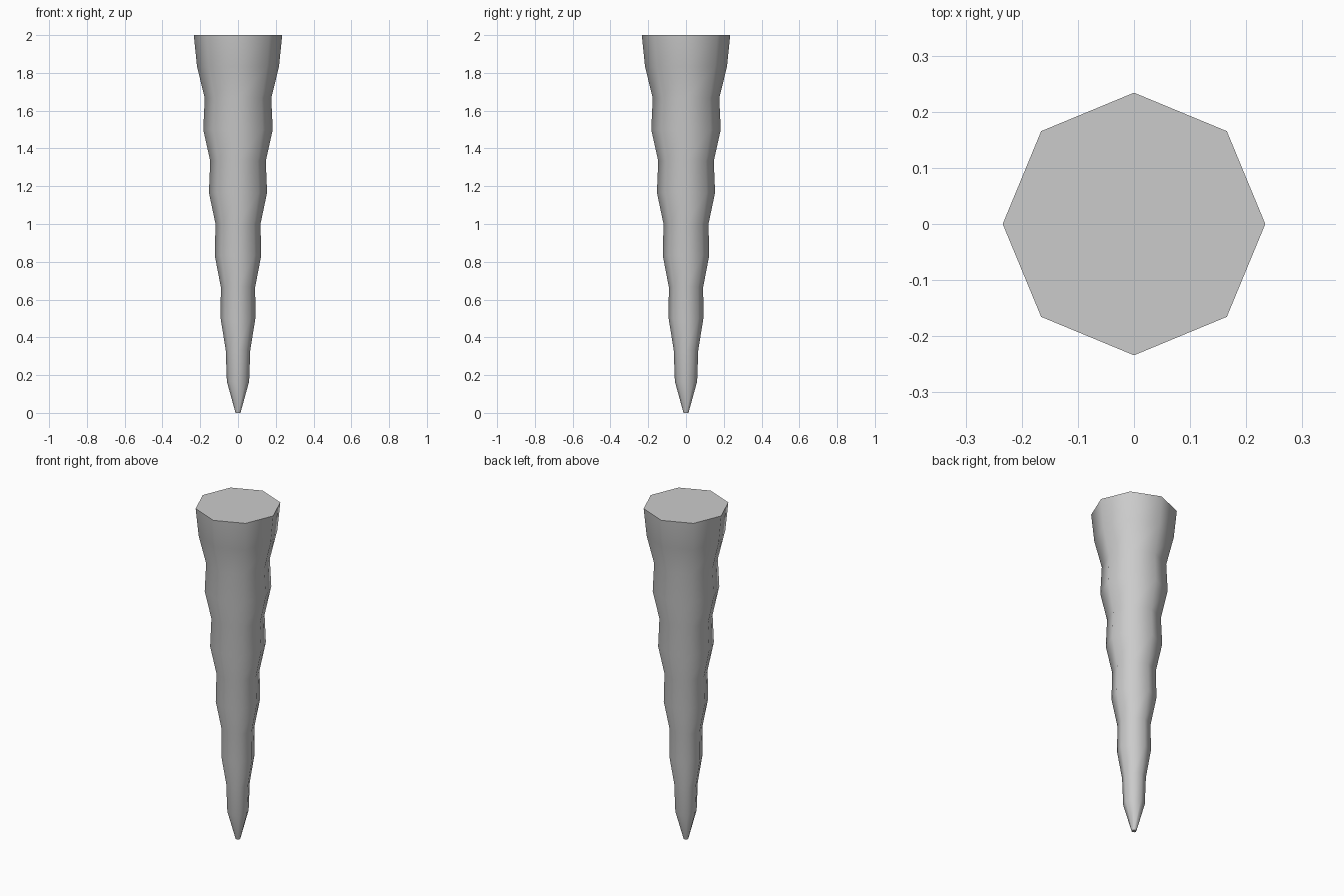
import bpy, bmesh
from math import cos, sin, tau

if "Cube" in bpy.data.objects:
    bpy.data.objects.remove(bpy.data.objects["Cube"])

# Radii of evenly spaced rings, from the tip to the top
RADII = [0.013, 0.059, 0.065, 0.092, 0.091, 0.123, 0.119,
         0.154, 0.147, 0.184, 0.176, 0.217, 0.234]
SIDES = 8
HEIGHT = 2.0

bm = bmesh.new()

# Rippled tapering shaft
rings = []
for i, r in enumerate(RADII):
    z = HEIGHT * i / (len(RADII) - 1)
    rings.append([bm.verts.new((r * cos(tau * k / SIDES), r * sin(tau * k / SIDES), z))
                  for k in range(SIDES)])
for low, high in zip(rings, rings[1:]):
    for k in range(SIDES):
        n = (k + 1) % SIDES
        bm.faces.new((low[k], low[n], high[n], high[k])).smooth = True

# Flat caps with sharp rims
for ring in (rings[0][::-1], rings[-1]):
    cap = bm.faces.new(ring)
    for edge in cap.edges:
        edge.smooth = False

mesh = bpy.data.meshes.new("icicle_spike")
bm.to_mesh(mesh)
bm.free()
spike = bpy.data.objects.new("icicle_spike", mesh)
bpy.context.collection.objects.link(spike)
